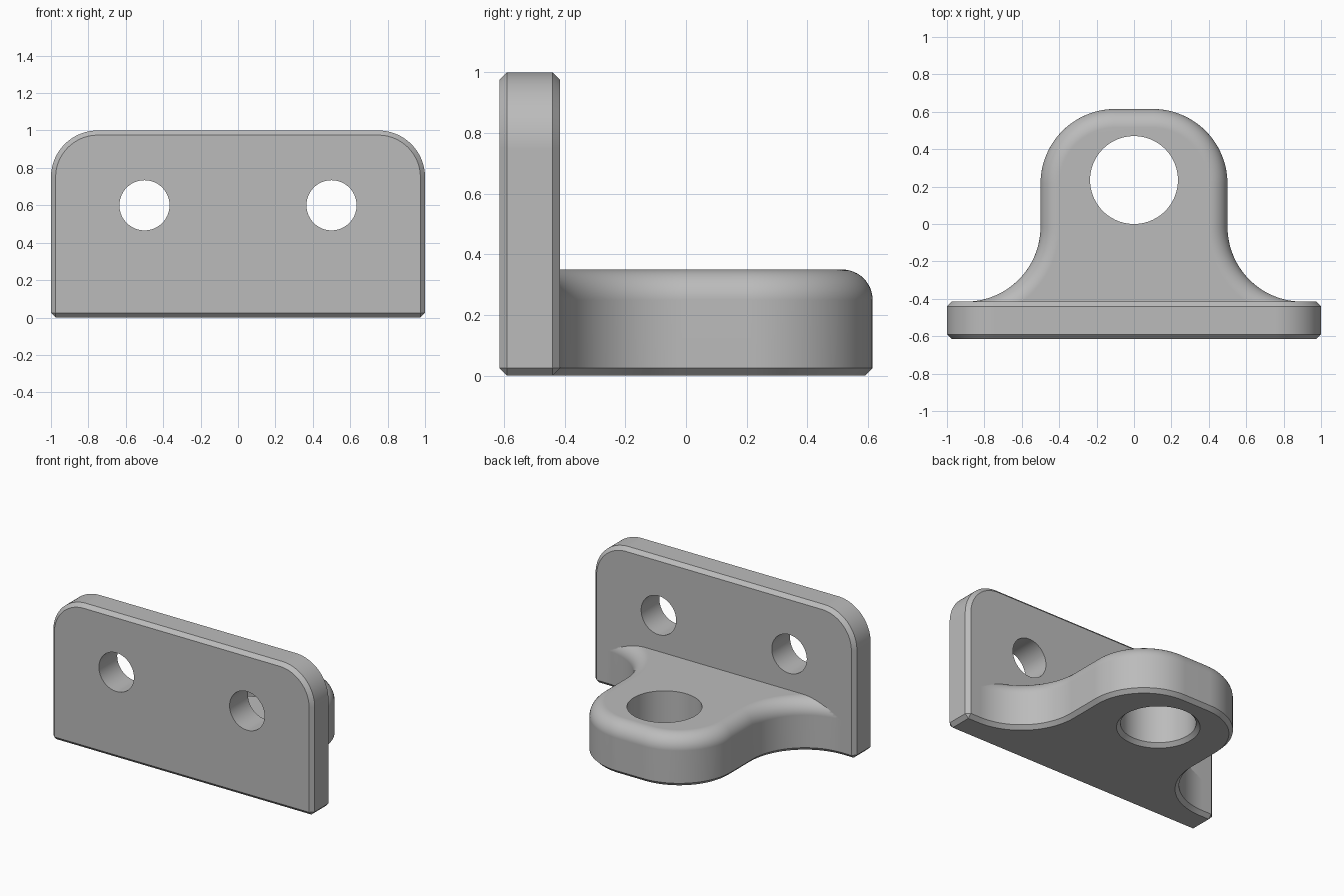
import bpy, bmesh
from math import sin, cos, pi, radians
from mathutils import Matrix

if "Cube" in bpy.data.objects:
    bpy.data.objects.remove(bpy.data.objects["Cube"], do_unlink=True)

BACK, FRONT, CH = -0.415, -0.615, 0.025   # plate faces and chamfer size
STEPS = 28

grey = bpy.data.materials.new("plain grey")
grey.diffuse_color = (0.5, 0.5, 0.5, 1)
grey.use_nodes = True
grey.node_tree.nodes["Principled BSDF"].inputs["Base Color"].default_value = (0.5, 0.5, 0.5, 1)


def arc(cx, cy, r, a0, a1):
    angles = [radians(a0 + (a1 - a0) * i / STEPS) for i in range(STEPS + 1)]
    return [(cx + r * cos(a), cy + r * sin(a)) for a in angles]


def mirrored(half):
    """Close a right-hand outline with its left-hand mirror image."""
    return half + [(-x, y) for x, y in reversed(half)]


def loft(name, layers):
    """Solid through matching rings of 3D points, capped at both ends."""
    bm = bmesh.new()
    rings = [[bm.verts.new(p) for p in ring] for ring in layers]
    n = len(rings[0])
    for a, b in zip(rings, rings[1:]):
        for i in range(n):
            j = (i + 1) % n
            bm.faces.new((a[i], a[j], b[j], b[i]))
    bm.faces.new(rings[0][::-1])
    bm.faces.new(rings[-1])
    bmesh.ops.remove_doubles(bm, verts=bm.verts, dist=1e-5)
    bmesh.ops.recalc_face_normals(bm, faces=bm.faces)
    mesh = bpy.data.meshes.new(name)
    bm.to_mesh(mesh)
    bm.free()
    mesh.materials.append(grey)
    ob = bpy.data.objects.new(name, mesh)
    bpy.context.collection.objects.link(ob)
    return ob


def circle(r, x, y, z):
    return [(x + r * cos(t * pi / 36), y + r * sin(t * pi / 36), z) for t in range(72)]


def combine(target, other, operation):
    bpy.context.view_layer.objects.active = target
    mod = target.modifiers.new(operation.lower(), 'BOOLEAN')
    mod.operation, mod.solver, mod.object = operation, 'EXACT', other
    bpy.ops.object.modifier_apply(modifier=mod.name)
    bpy.data.objects.remove(other, do_unlink=True)


# Upright plate: rounded top corners, chamfered faces and base
def plate_ring(inset, y):
    k = CH - inset
    half = [(1 - CH, inset), (1 - inset, inset + k)]
    half += arc(0.75, 0.75, 0.25 - inset, 0, 90)
    return [(x, y, z) for x, z in mirrored(half)]


bracket = loft("mounting_bracket", [
    plate_ring(CH, FRONT), plate_ring(0, FRONT + CH),
    plate_ring(0, BACK - CH), plate_ring(CH, BACK)])


# Horizontal lug: flared root, rounded nose, rolled top edge
def lug_ring(inset, z):
    half = [(0.9, -0.55)]
    half += arc(0.9, BACK + 0.4, 0.4 + inset, 270, 180)
    half += arc(0.1, 0.215, 0.4 - inset, 0, 90)
    return [(x, y, z) for x, y in mirrored(half)]


roll = 0.1
layers = [lug_ring(CH, 0), lug_ring(0, CH)]
for i in range(13):
    a = i / 12 * pi / 2
    layers.append(lug_ring(roll * (1 - cos(a)), 0.35 - roll + roll * sin(a)))
combine(bracket, loft("lug", layers), 'UNION')

# Lug bore, countersunk underneath
r, cy = 0.235, 0.235
bore = loft("bore_cutter", [circle(r + 2 * CH, 0, cy, -CH), circle(r, 0, cy, CH),
                            circle(r, 0, cy, 0.5)])
combine(bracket, bore, 'DIFFERENCE')

# Two bolt holes through the plate
for x in (-0.5, 0.5):
    hole = loft("bolt_hole_cutter", [circle(0.134, x, -0.6, 0.3), circle(0.134, x, -0.6, 0.8)])
    hole.data.transform(Matrix.Rotation(pi / 2, 4, 'X'))
    hole.data.transform(Matrix.Translation((0, 0, 1.2)))
    combine(bracket, hole, 'DIFFERENCE')

# Smooth curved surfaces, crisp chamfers
bpy.ops.object.select_all(action='DESELECT')
bracket.select_set(True)
bpy.context.view_layer.objects.active = bracket
bpy.ops.object.shade_smooth_by_angle(angle=radians(25))
weighted = bracket.modifiers.new("even_normals", 'WEIGHTED_NORMAL')
weighted.keep_sharp = True
